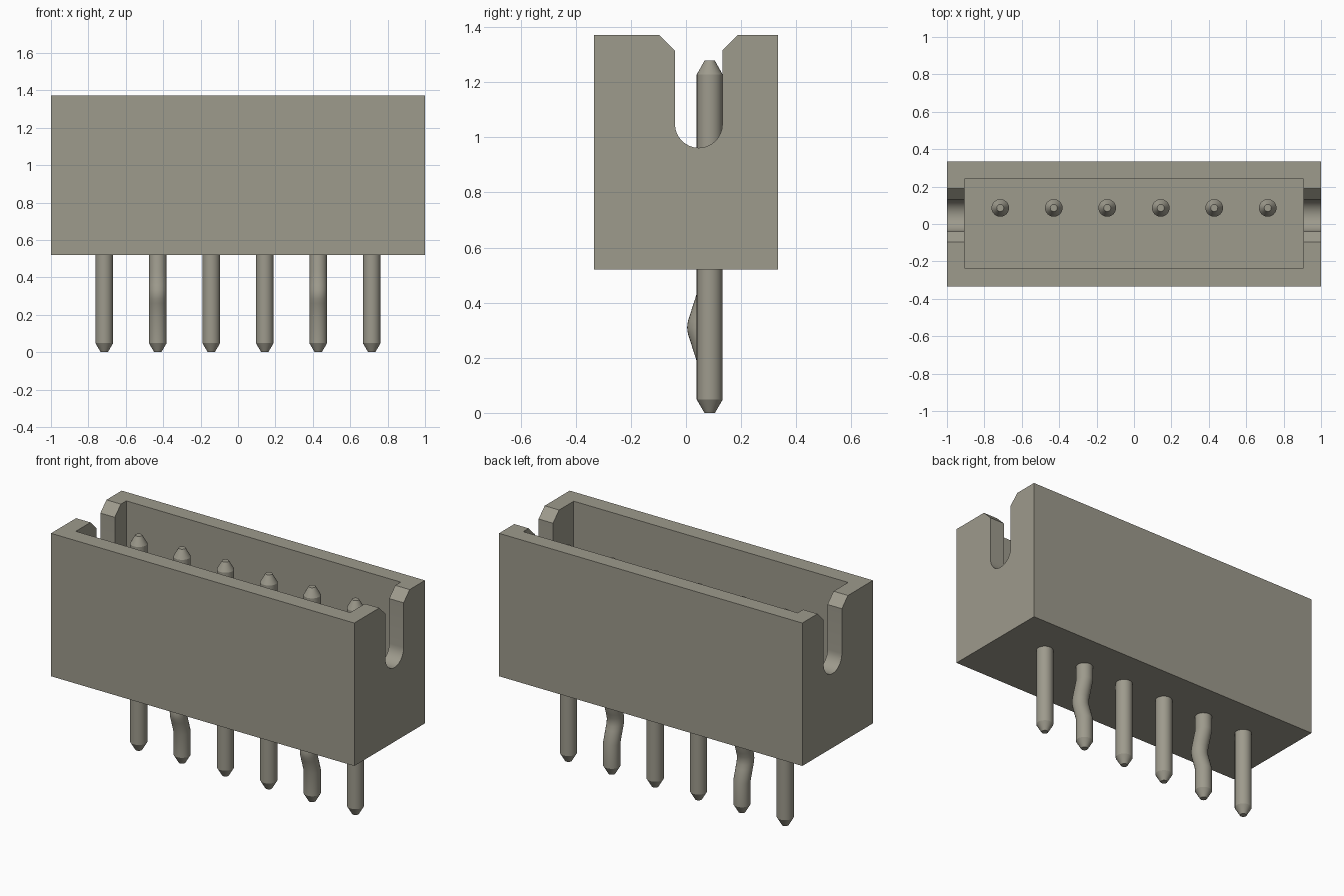
import bpy
import bmesh
import math

cube = bpy.data.objects.get("Cube")
if cube:
    bpy.data.objects.remove(cube, do_unlink=True)

# Single warm grey colour
COLOR = (0.34, 0.325, 0.265, 1.0)
mat = bpy.data.materials.new("warm_grey")
mat.use_nodes = True
mat.diffuse_color = COLOR
mat.node_tree.nodes["Principled BSDF"].inputs["Base Color"].default_value = COLOR


def loft(name, rings):
    """Solid through a list of rings that all have the same point count."""
    bm = bmesh.new()
    loops = [[bm.verts.new(p) for p in ring] for ring in rings]
    n = len(loops[0])
    for a, b in zip(loops, loops[1:]):
        for i in range(n):
            j = (i + 1) % n
            bm.faces.new((a[i], a[j], b[j], b[i]))
    bm.faces.new(loops[0][::-1])
    bm.faces.new(loops[-1])
    bmesh.ops.recalc_face_normals(bm, faces=bm.faces)
    mesh = bpy.data.meshes.new(name)
    bm.to_mesh(mesh)
    bm.free()
    mesh.materials.append(mat)
    obj = bpy.data.objects.new(name, mesh)
    bpy.context.collection.objects.link(obj)
    return obj


def box(name, x, y0, y1, z0, z1):
    rect = [(-x, y0), (x, y0), (x, y1), (-x, y1)]
    return loft(name, [[(px, py, z) for px, py in rect] for z in (z0, z1)])


def activate(obj):
    bpy.ops.object.select_all(action='DESELECT')
    obj.select_set(True)
    bpy.context.view_layer.objects.active = obj


def smooth(obj):
    activate(obj)
    bpy.ops.object.shade_smooth_by_angle(angle=math.radians(22))


# Open-topped housing
BOTTOM, TOP, FLOOR = 0.52, 1.372, 0.75
housing = box("housing", 1.0, -0.333, 0.333, BOTTOM, TOP)
cavity = box("cavity_cutter", 0.905, -0.235, 0.24, FLOOR, TOP + 0.1)

# Round-bottomed slot with a chamfered mouth, through both end walls
SLOT_Y, SLOT_R, SLOT_Z = 0.046, 0.086, 1.048
half = [(0.143, TOP + 0.1), (0.143, TOP), (SLOT_R, 1.315)]
arc = [(SLOT_R * math.cos(a), SLOT_Z - SLOT_R * math.sin(a))
       for a in (math.pi * i / 16 for i in range(17))]
profile = half + arc + [(-y, z) for y, z in reversed(half)]
slot = loft("slot_cutter", [[(x, SLOT_Y + y, z) for y, z in profile]
                            for x in (-1.1, 1.1)])

for cutter in (cavity, slot):
    cutter.hide_render = True
    activate(housing)
    mod = housing.modifiers.new("cut", 'BOOLEAN')
    mod.operation = 'DIFFERENCE'
    mod.solver = 'EXACT'
    mod.object = cutter
    bpy.ops.object.modifier_apply(modifier=mod.name)
    bpy.data.objects.remove(cutter, do_unlink=True)
smooth(housing)

# Round pins with tapered tips; two of them have a kink below the housing
PIN_Y, PIN_R, TIP_R, PITCH = 0.086, 0.047, 0.019, 0.286
KINK = [(0.187, 0), (0.262, -0.024), (0.287, -0.032), (0.31, -0.035),
        (0.333, -0.032), (0.358, -0.024), (0.433, 0)]


def pin(name, x, kinked):
    path = [(0.0, 0, TIP_R), (0.048, 0, PIN_R)]
    if kinked:
        path += [(z, dy, PIN_R) for z, dy in KINK]
    path += [(1.228, 0, PIN_R), (1.278, 0, TIP_R)]
    angles = [math.tau * i / 24 for i in range(24)]
    smooth(loft(name, [[(x + r * math.cos(a), PIN_Y + dy + r * math.sin(a), z)
                        for a in angles] for z, dy, r in path]))


for i in range(6):
    pin(f"pin_{i + 1}", (i - 2.5) * PITCH, i in (1, 4))
